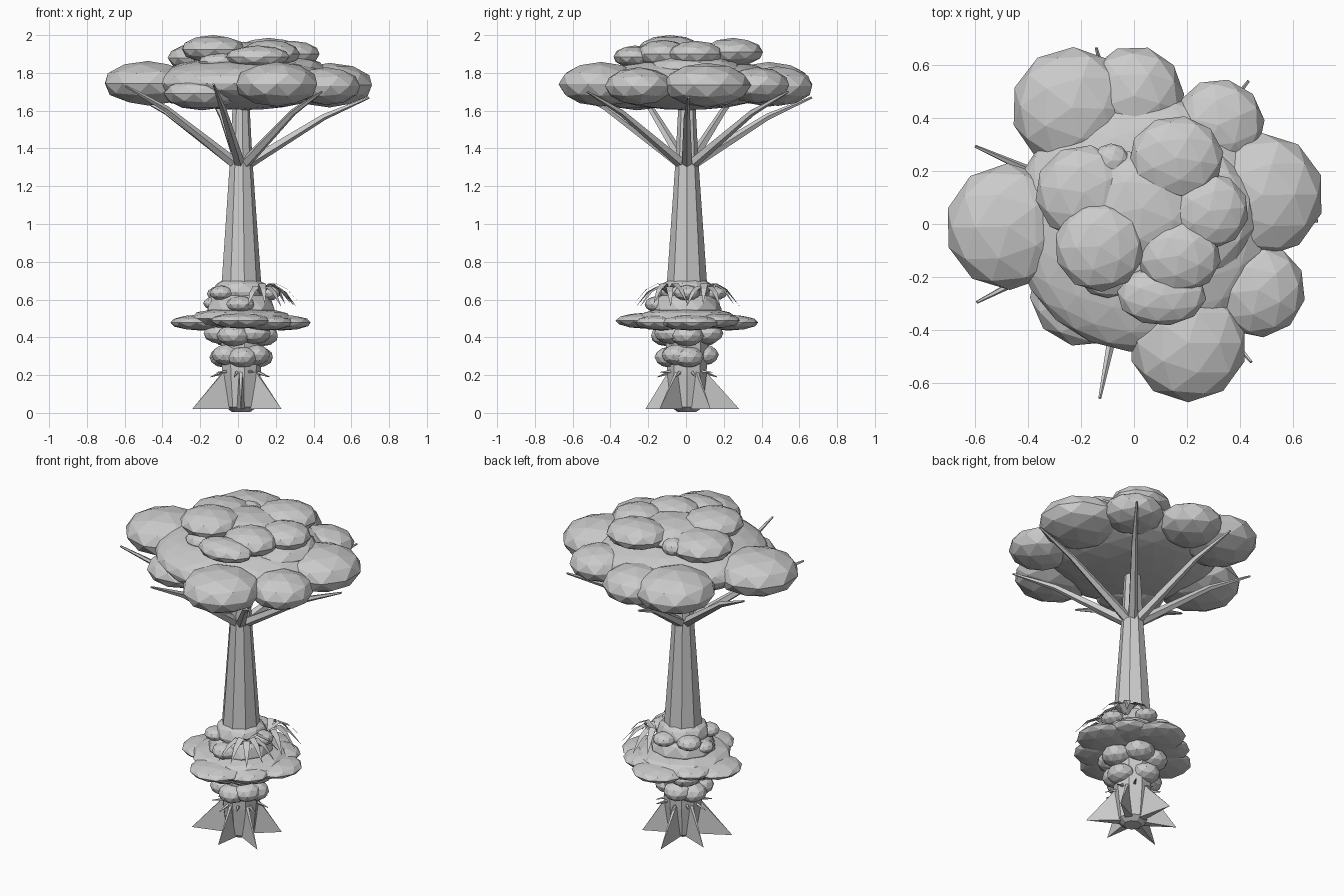
import bpy, bmesh, math, random
from mathutils import Vector, Matrix

if "Cube" in bpy.data.objects:
    bpy.data.objects.remove(bpy.data.objects["Cube"])

random.seed(4)
mat = bpy.data.materials.new("light grey")
mat.diffuse_color = (0.6, 0.6, 0.6, 1)
mat.use_nodes = True
mat.node_tree.nodes["Principled BSDF"].inputs["Base Color"].default_value = mat.diffuse_color
CX, CY = 0.015, 0.005  # trunk axis


def finish(name, bm):
    bmesh.ops.recalc_face_normals(bm, faces=bm.faces)
    me = bpy.data.meshes.new(name)
    bm.to_mesh(me)
    bm.free()
    me.materials.append(mat)
    ob = bpy.data.objects.new(name, me)
    bpy.context.collection.objects.link(ob)


def blob(bm, x, y, z, r, h, ry=None, sub=2):
    """Squashed faceted ball."""
    m = (Matrix.Translation((x, y, z)) @ Matrix.Diagonal((r, ry or r, h, 1))
         @ Matrix.Rotation(random.uniform(0, 6.28), 4, 'Z'))
    bmesh.ops.create_icosphere(bm, subdivisions=sub, radius=1, matrix=m)


def tube(bm, pts, radii, n):
    """Faceted tapering tube through points."""
    rings = []
    for i, p in enumerate(pts):
        d = Vector(pts[min(i + 1, len(pts) - 1)]) - Vector(pts[max(i - 1, 0)])
        q = Vector((0, 0, 1)).rotation_difference(d)
        rings.append([bm.verts.new(Vector(p) + q @ Vector((radii[i] * math.cos(k * math.tau / n),
                      radii[i] * math.sin(k * math.tau / n), 0))) for k in range(n)])
    for a, b in zip(rings, rings[1:]):
        for k in range(n):
            bm.faces.new((a[k], a[(k + 1) % n], b[(k + 1) % n], b[k]))
    bm.faces.new(rings[0])
    bm.faces.new(rings[-1])


def polar(a, r, z):
    return Vector((CX + r * math.cos(a), CY + r * math.sin(a), z))


# Trunk
bm = bmesh.new()
tube(bm, [(CX, CY, z) for z in (0.005, 0.03, 0.2, 0.35, 0.7, 1.33, 1.65)],
     [0.05, 0.085, 0.105, 0.112, 0.107, 0.062, 0.045], 9)
finish("trunk", bm)

# Branches fanning up into the canopy
bm = bmesh.new()
for i, top in enumerate((1.67, 1.7, 1.67, 1.71, 1.73, 1.74, 1.7)):
    a = i * math.tau / 7
    mid = 1.33 + (top - 1.33) * 0.7
    tube(bm, [polar(a, 0.02, 1.31), polar(a, 0.44, mid), polar(a + 0.01, 0.68, top)],
         [0.03, 0.018, 0.006], 5)
finish("branches", bm)

# Root fins: thin tapering wedges
bm = bmesh.new()
for deg, length in ((33, 0.23), (98, 0.28), (152, 0.25), (203, 0.28), (270, 0.22), (326, 0.26)):
    a = math.radians(deg)
    side = Vector((-math.sin(a), math.cos(a), 0)) * 0.022
    low, high = polar(a, 0.07, 0.02), polar(a, 0.098, 0.22)
    tip = bm.verts.new(polar(a, length, 0.02))
    v = [bm.verts.new(p) for p in (low - side, low + side, high + side * 0.4, high - side * 0.4)]
    bm.faces.new(v)
    for i in range(4):
        bm.faces.new((v[i], v[(i + 1) % 4], tip))
finish("root_fins", bm)

# Small thorns around the lower trunk
bm = bmesh.new()
for i in range(9):
    a = i * math.tau / 9 + 0.3
    tube(bm, [polar(a, 0.08, 0.22), polar(a, 0.16, 0.19 + 0.025 * (i % 2))], [0.012, 0.002], 4)
finish("thorns", bm)

# Canopy core and outer lobes
bm = bmesh.new()
blob(bm, 0.025, 0.005, 1.745, 0.485, 0.142, 0.49, sub=3)
finish("canopy_core", bm)
bm = bmesh.new()
for x, y, z, r, h in ((-0.475, -0.01, 1.745, 0.24, 0.118), (-0.235, 0.44, 1.74, 0.23, 0.118),
                      (0.0, 0.485, 1.73, 0.19, 0.105), (0.32, 0.375, 1.735, 0.175, 0.095),
                      (0.485, 0.11, 1.735, 0.235, 0.118), (0.47, -0.25, 1.73, 0.18, 0.1),
                      (0.205, -0.45, 1.74, 0.225, 0.118), (-0.19, -0.26, 1.69, 0.205, 0.088)):
    blob(bm, x, y, z, r, h)
finish("canopy_lobes", bm)

# Upper canopy tufts
bm = bmesh.new()
for x, y, z, r, h, ry in ((0.2, 0.04, 1.82, 0.265, 0.08, 0.26), (0.03, 0.06, 1.885, 0.24, 0.08, 0.22),
                          (-0.19, 0.12, 1.88, 0.185, 0.08, 0.18), (0.16, 0.25, 1.91, 0.18, 0.075, 0.16),
                          (-0.13, -0.085, 1.925, 0.172, 0.075, 0.172), (0.285, 0.05, 1.9, 0.15, 0.07, 0.145),
                          (0.17, -0.12, 1.9, 0.16, 0.075, 0.145), (0.105, -0.27, 1.885, 0.17, 0.06, 0.115),
                          (-0.085, 0.24, 1.885, 0.07, 0.05, 0.065), (-0.1, -0.19, 1.86, 0.11, 0.05, 0.09)):
    blob(bm, x, y, z, r, h, ry)
finish("canopy_tufts", bm)

# Leafy skirt: disc with uneven lobes around it
bm = bmesh.new()
blob(bm, CX, CY, 0.5, 0.275, 0.062)
for i, (a, ring, r) in enumerate(((0.08, 0.215, 0.16), (0.8, 0.2, 0.14), (1.55, 0.22, 0.16),
                                  (2.4, 0.18, 0.14), (3.1, 0.215, 0.16), (4.7, 0.22, 0.16),
                                  (5.5, 0.19, 0.14))):
    p = polar(a, ring, 0.478 + 0.01 * (i % 2))
    blob(bm, p.x, p.y, p.z, r, 0.042)
finish("skirt", bm)

# Mound where the trunk leaves the skirt
bm = bmesh.new()
blob(bm, CX, CY, 0.64, 0.15, 0.088)
blob(bm, CX, CY, 0.55, 0.185, 0.12)
for a, r, z, s in ((3.9, 0.14, 0.635, 0.065), (4.7, 0.15, 0.575, 0.075),
                   (0.0, 0.14, 0.635, 0.07), (1.4, 0.15, 0.635, 0.065), (2.4, 0.15, 0.63, 0.07),
                   (3.1, 0.14, 0.58, 0.06)):
    p = polar(a, r, z)
    blob(bm, p.x, p.y, p.z, s, s * 0.6)
finish("mound", bm)

# Two rings of balls below the skirt
for name, z, degs, ring, r, h in (("upper_ball_ring", 0.41, (0, 70, 130, 190, 250, 310), 0.11, 0.09, 0.058),
                                  ("lower_ball_ring", 0.295, (5, 105, 160, 215, 275, 325), 0.09, 0.082, 0.056)):
    bm = bmesh.new()
    for i, deg in enumerate(degs):
        p = polar(math.radians(deg), ring, z + 0.012 * (i % 2))
        blob(bm, p.x, p.y, p.z, r, h)
    finish(name, bm)

# Ferns with arched pointed leaves leaning outward
bm = bmesh.new()
for x, y, base in ((0.12, -0.09, -0.7), (0.14, 0.1, 0.7)):
    for i in range(6):
        a = base + (i - 2.5) * 0.5
        out = Vector((math.cos(a), math.sin(a), 0))
        side = Vector((-out.y, out.x, 0))
        rows = []
        for d, z, w in ((0.0, 0.63, 0.01), (0.06, 0.67, 0.02), (0.12, 0.64, 0.015), (0.185, 0.565, 0.001)):
            c = Vector((x, y, z + 0.015 * (i % 2))) + out * d
            rows.append([bm.verts.new(c + side * w), bm.verts.new(c - side * w)])
        for p, q in zip(rows, rows[1:]):
            bm.faces.new((p[0], p[1], q[1], q[0]))
finish("ferns", bm)
